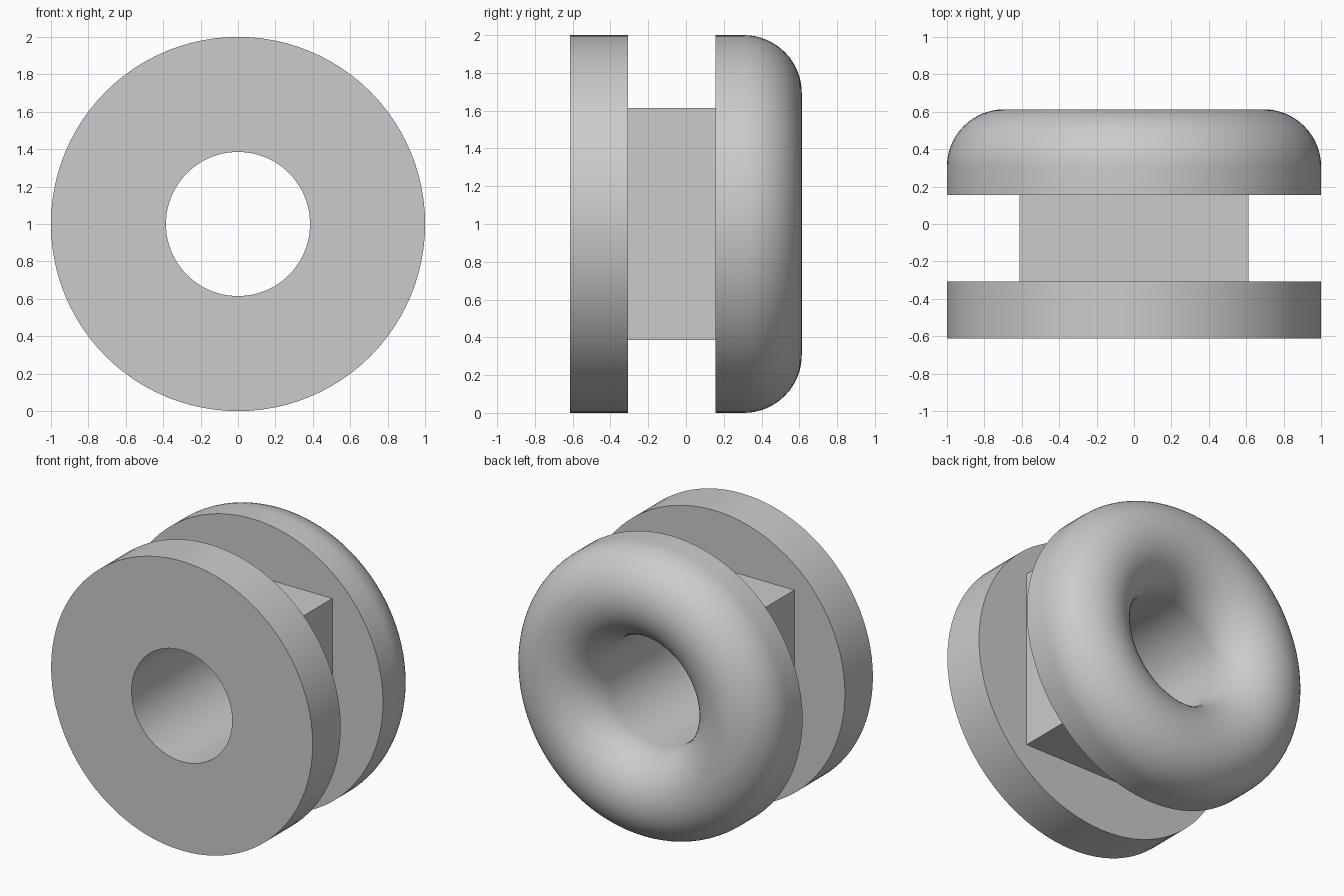
import bpy, bmesh
from math import sin, cos, pi, radians

cube = bpy.data.objects.get("Cube")
if cube:
    bpy.data.objects.remove(cube, do_unlink=True)

SEGMENTS = 96
OUTER, BORE, HALF_SQUARE = 1.0, 0.385, 0.613
FRONT, GROOVE_FRONT, GROOVE_BACK, BACK = -0.613, -0.307, 0.155, 0.613

rubber = bpy.data.materials.new("grey_rubber")
rubber.use_nodes = True
colour = (0.6, 0.6, 0.6, 1)
rubber.diffuse_color = colour
rubber.node_tree.nodes["Principled BSDF"].inputs["Base Color"].default_value = colour


def round_section(radius, angle):
    return radius


def square_section(radius, angle):
    # Only the outside is square; the bore stays round
    if radius <= BORE:
        return radius
    return radius / max(abs(cos(angle)), abs(sin(angle)))


def ring(name, profile, section=round_section):
    """Sweep a closed (radius, y) profile around the bore axis."""
    bm = bmesh.new()
    loops = []
    for i in range(SEGMENTS):
        a = 2 * pi * i / SEGMENTS
        loops.append([bm.verts.new((section(r, a) * cos(a), y, section(r, a) * sin(a)))
                      for r, y in profile])
    n = len(profile)
    for i in range(SEGMENTS):
        this, following = loops[i], loops[(i + 1) % SEGMENTS]
        for j in range(n):
            k = (j + 1) % n
            bm.faces.new((this[j], this[k], following[k], following[j]))
    bmesh.ops.recalc_face_normals(bm, faces=bm.faces)
    mesh = bpy.data.meshes.new(name)
    bm.to_mesh(mesh)
    bm.free()
    mesh.materials.append(rubber)
    obj = bpy.data.objects.new(name, mesh)
    obj.location.z = OUTER
    bpy.context.collection.objects.link(obj)
    bpy.ops.object.select_all(action="DESELECT")
    obj.select_set(True)
    bpy.context.view_layer.objects.active = obj
    bpy.ops.object.shade_smooth_by_angle(angle=radians(30))
    return obj


def rectangle(radius, y0, y1):
    return [(BORE, y0), (radius, y0), (radius, y1), (BORE, y1)]


# Flat disc at the front
ring("front_flange", rectangle(OUTER, FRONT, GROOVE_FRONT))

# Square block between the flanges
ring("square_neck", rectangle(HALF_SQUARE, GROOVE_FRONT, GROOVE_BACK), square_section)

# Rounded flange at the back: a half-round bead running from rim to bore
bead = (OUTER - BORE) / 2
middle = OUTER - bead
steps = 32
arc = [(middle + bead * cos(pi * i / steps), BACK - bead + bead * sin(pi * i / steps))
       for i in range(steps + 1)]
ring("back_flange", [(BORE, GROOVE_BACK), (OUTER, GROOVE_BACK)] + arc)
